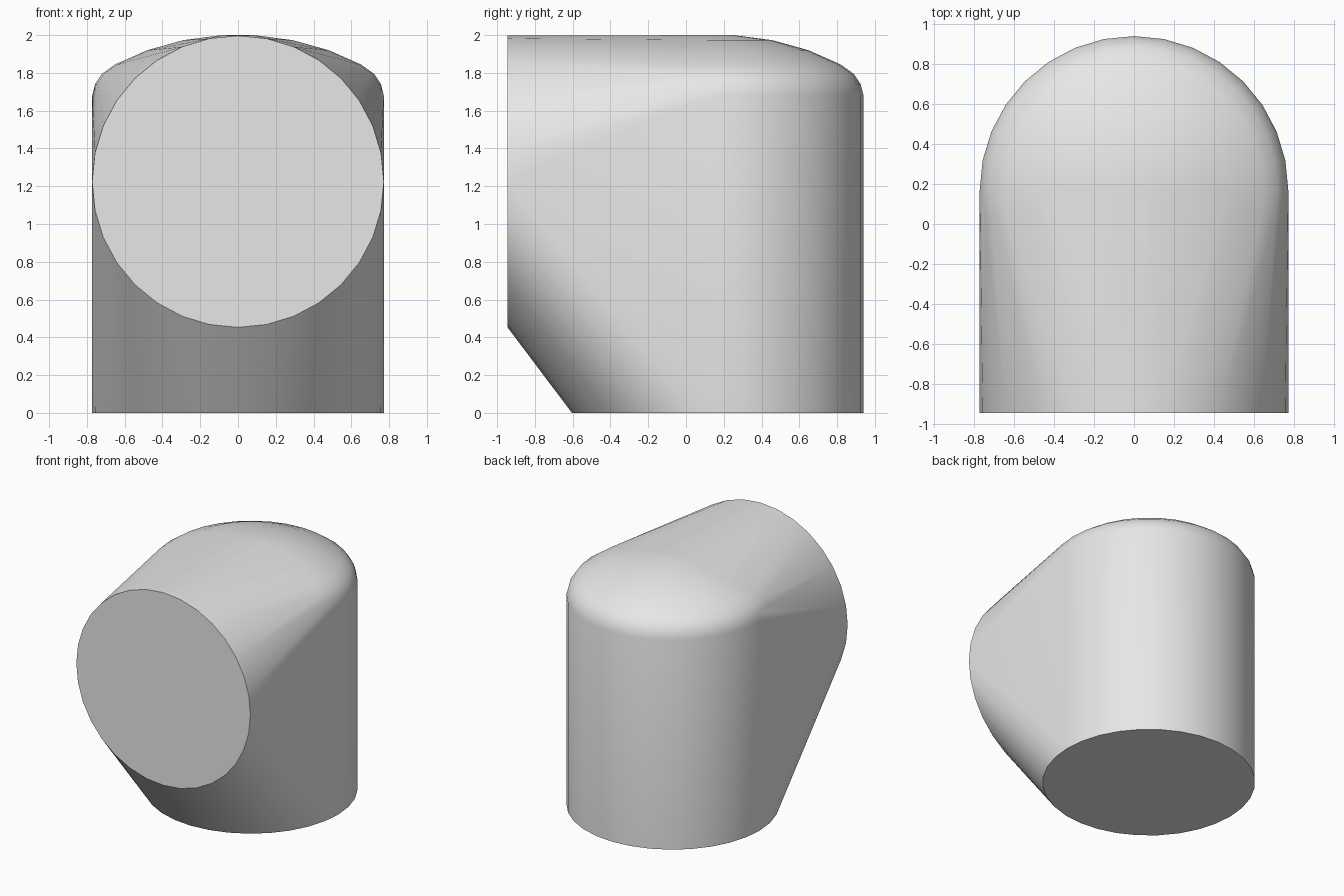
import bpy
import bmesh
from math import cos, sin, tau, radians
from mathutils import Vector

cube = bpy.data.objects.get("Cube")
if cube:
    bpy.data.objects.remove(cube, do_unlink=True)

SEGMENTS = 32
RADIUS = 0.772
AXIS_Y = 0.168
FRONT_Y = -0.945


def ring(bm, center, radius, u, v):
    """Add a circle of loose vertices spanned by directions u and v."""
    for i in range(SEGMENTS):
        a = tau * i / SEGMENTS
        bm.verts.new(Vector(center) + radius * (cos(a) * Vector(u) + sin(a) * Vector(v)))


# Grey material
grey = bpy.data.materials.new("grey")
grey.use_nodes = True
colour = (0.8, 0.8, 0.8, 1)
grey.diffuse_color = colour
grey.node_tree.nodes["Principled BSDF"].inputs["Base Color"].default_value = colour

bm = bmesh.new()

# Upright cylinder with a shallow dome and a rounded rim
profile = [(RADIUS, 0), (RADIUS, 1.68), (0.757, 1.74), (0.72, 1.795), (0.65, 1.845),
           (0.48, 1.92), (0.29, 1.973), (0.085, 2.0)]
for radius, z in profile:
    ring(bm, (0, AXIS_Y, z), radius, (1, 0, 0), (0, 1, 0))

# Round front face
ring(bm, (0, FRONT_Y, 1.225), RADIUS, (1, 0, 0), (0, 0, 1))

# Taut skin joining the cylinder and the front face
hull = bmesh.ops.convex_hull(bm, input=bm.verts[:])
loose = {g for g in hull["geom_interior"] + hull["geom_unused"]
         if isinstance(g, bmesh.types.BMVert)}
bmesh.ops.delete(bm, geom=list(loose), context='VERTS')
bmesh.ops.dissolve_limit(bm, angle_limit=radians(0.2), verts=bm.verts[:], edges=bm.edges[:])
bmesh.ops.recalc_face_normals(bm, faces=bm.faces[:])

mesh = bpy.data.meshes.new("elbow_body")
bm.to_mesh(mesh)
bm.free()
mesh.materials.append(grey)
body = bpy.data.objects.new("elbow_body", mesh)
bpy.context.collection.objects.link(body)

# Smooth sides with crisp rims
bpy.ops.object.select_all(action='DESELECT')
body.select_set(True)
bpy.context.view_layer.objects.active = body
bpy.ops.object.shade_smooth_by_angle(angle=radians(30))
